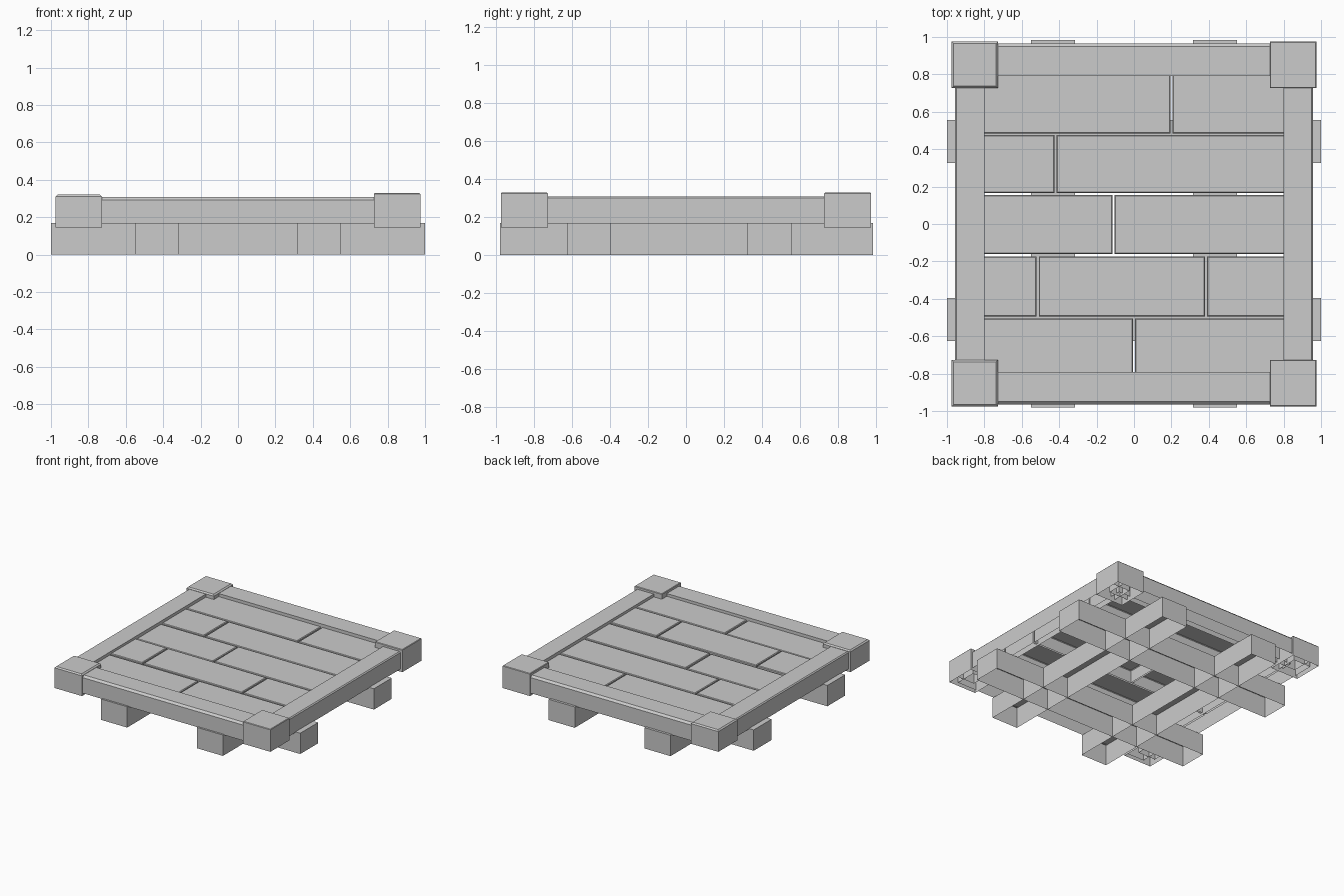
import bpy
import bmesh
import random

random.seed(4)

if "Cube" in bpy.data.objects:
    bpy.data.objects.remove(bpy.data.objects["Cube"], do_unlink=True)

# Single plain grey for the whole platform
grey = bpy.data.materials.new("plain_grey")
grey.use_nodes = True
COLOUR = (0.6, 0.6, 0.6, 1)
grey.diffuse_color = COLOUR
grey.node_tree.nodes["Principled BSDF"].inputs["Base Color"].default_value = COLOUR


def open_box(name, xs, ys, zs, chamfer=0, outer_axis=None):
    """Box without an underside; chamfers all top edges or just the outer one."""
    bm = bmesh.new()
    bmesh.ops.create_cube(bm, size=1)
    for v in bm.verts:
        for axis, span in enumerate((xs, ys, zs)):
            v.co[axis] = span[1] if v.co[axis] > 0 else span[0]
    bm.normal_update()
    bmesh.ops.delete(bm, geom=[f for f in bm.faces if f.normal.z < -0.5], context="FACES")
    if chamfer:
        edges = [e for e in bm.edges if all(v.co.z > zs[1] - 0.001 for v in e.verts)]
        if outer_axis is not None:
            reach = max(abs(v.co[outer_axis]) for v in bm.verts)
            edges = [e for e in edges
                     if all(abs(v.co[outer_axis]) > reach - 0.001 for v in e.verts)]
        bmesh.ops.bevel(bm, geom=edges, offset=chamfer, segments=1, affect="EDGES")
    mesh = bpy.data.meshes.new(name)
    bm.to_mesh(mesh)
    bm.free()
    mesh.materials.append(grey)
    obj = bpy.data.objects.new(name, mesh)
    bpy.context.collection.objects.link(obj)
    return obj


def mirrored(span, side):
    return span if side > 0 else (-span[1], -span[0])


# Crossing support beams
BEAM_Z = (0, 0.17)
for i, span in enumerate([(-0.55, -0.315), (0.315, 0.55)]):
    open_box(f"lengthwise_beam_{i + 1}", span, (-0.98, 0.985), BEAM_Z)
for i, span in enumerate([(-0.625, -0.395), (0.325, 0.555)]):
    open_box(f"crosswise_beam_{i + 1}", (-1, 1), span, BEAM_Z)

# Deck planks: each row has a depth span and the joints along its length
ROWS = [
    ((0.485, 0.82), [0.2]),
    ((0.165, 0.475), [-0.42]),
    ((-0.16, 0.155), [-0.11]),
    ((-0.495, -0.175), [-0.515, 0.385]),
    ((-0.82, -0.505), [0]),
]
GAP = 0.006
for r, (span, joints) in enumerate(ROWS):
    stops = [-0.84] + joints + [0.84]
    for p, (a, b) in enumerate(zip(stops, stops[1:])):
        top = 0.285 + random.uniform(-0.004, 0.004)
        open_box(f"plank_{r + 1}_{p + 1}", (a + GAP, b - GAP), span, (0.18, top), 0.005)

# Border rails with a chamfer along the outer top edge
RAIL_Z = (0.165, 0.308)
for side, label in ((1, "back"), (-1, "front")):
    open_box(f"{label}_rail", (-0.9, 0.9), mirrored((0.79, 0.965), side), RAIL_Z, 0.016, 1)
for side, label in ((1, "left"), (-1, "right")):
    open_box(f"{label}_rail", mirrored((0.8, 0.957), side), (-0.9, 0.9), RAIL_Z, 0.008, 0)

# Corner caps
for sx, x_label in ((1, "left"), (-1, "right")):
    for sy, y_label in ((1, "back"), (-1, "front")):
        top = 0.328 if sx > 0 else 0.32
        open_box(f"{y_label}_{x_label}_corner_cap", mirrored((0.727, 0.975), sx),
                 mirrored((0.727, 0.975), sy), (0.145, top), 0.01 if sx < 0 else 0.004)
